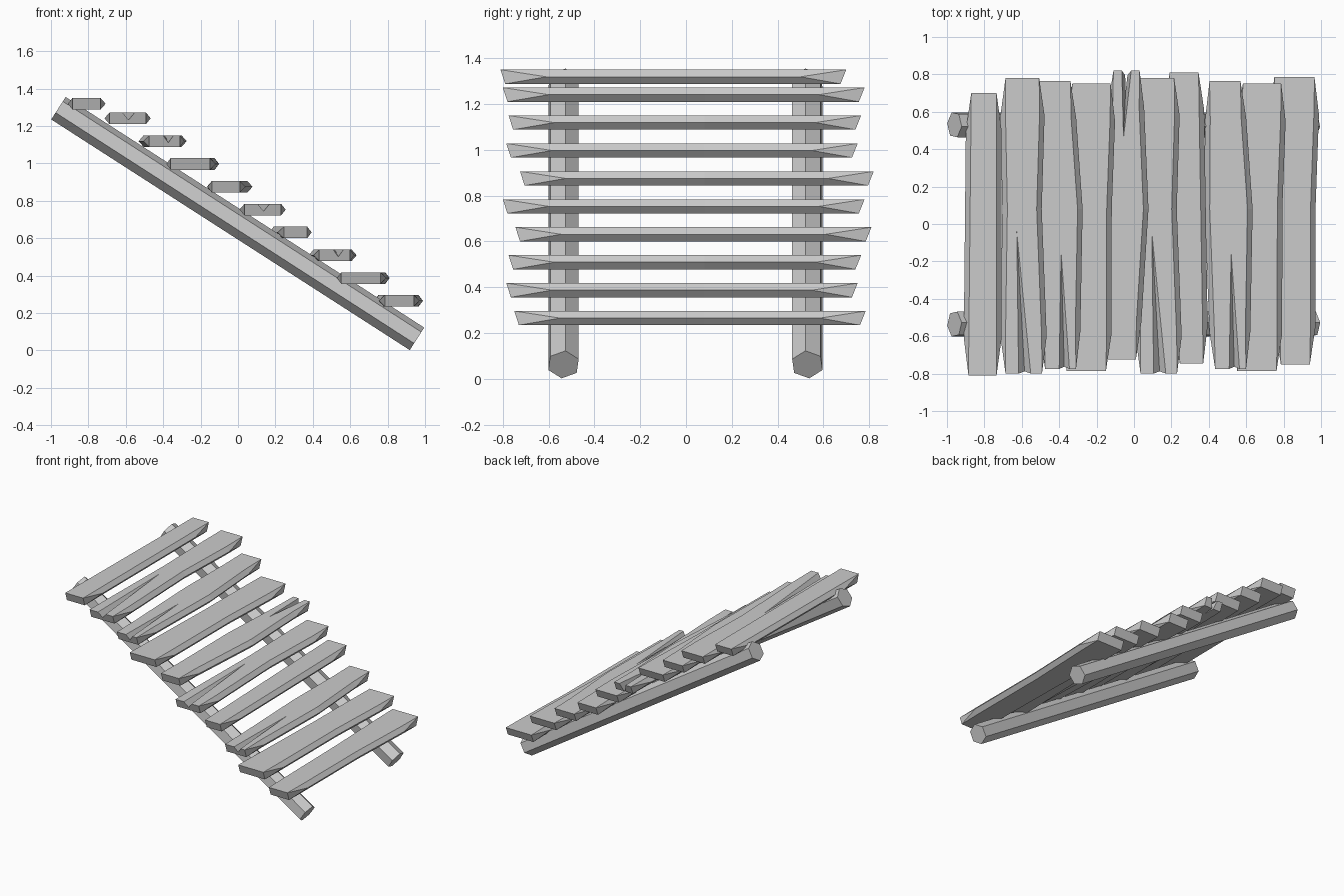
import bpy, bmesh, math
from mathutils import Vector

cube = bpy.data.objects.get("Cube")
if cube:
    bpy.data.objects.remove(cube)

grey = bpy.data.materials.new("weathered grey")
grey.use_nodes = True
grey.diffuse_color = (0.6, 0.6, 0.6, 1)
grey.node_tree.nodes["Principled BSDF"].inputs["Base Color"].default_value = (0.6, 0.6, 0.6, 1)

THICK = 0.062
BULGE = 0.027


def finish(bm, name):
    bmesh.ops.recalc_face_normals(bm, faces=bm.faces)
    mesh = bpy.data.meshes.new(name)
    bm.to_mesh(mesh)
    bm.free()
    mesh.materials.append(grey)
    obj = bpy.data.objects.new(name, mesh)
    bpy.context.collection.objects.link(obj)
    return obj


def ring(bm, left, right, y, z, bulge, undercut=0):
    """Six-point section: flat top and bottom, pointed sides when bulged."""
    mid, top = z + THICK / 2, z + THICK
    pts = [(left, y, top), (right, y, top), (right + bulge, y - undercut / 2, mid),
           (right, y - undercut, z), (left, y - undercut, z), (left - bulge, y - undercut / 2, mid)]
    return [bm.verts.new(p) for p in pts]


def bridge(bm, outer, inner):
    """Join two sections, splitting side quads toward the pointed edge."""
    for i in range(6):
        j = (i + 1) % 6
        a, b, c, d = outer[i], outer[j], inner[j], inner[i]
        if i in (0, 3):
            bm.faces.new((a, b, c, d))
        elif j in (2, 5):
            bm.faces.new((a, b, c))
            bm.faces.new((a, c, d))
        else:
            bm.faces.new((a, b, d))
            bm.faces.new((b, c, d))


def plank(name, shape, x, z):
    (fl, fr), (bl, br), kink, (y0, y1) = shape
    bm = bmesh.new()

    def section(y, bulge, widen=0, undercut=0):
        t = (y - y0) / (y1 - y0)
        return ring(bm, x + fl + (bl - fl) * t - widen / 2, x + fr + (br - fr) * t + widen,
                    y, z, bulge, undercut)

    front = section(y0, 0, 0, -0.02)
    front_in = section(y0 + 0.2, BULGE)
    middle = section(0.08, BULGE, kink)
    back_in = section(y1 - 0.2, BULGE)
    back = section(y1, 0, 0, 0.025)
    bridge(bm, front, front_in)
    bridge(bm, front_in, middle)
    bridge(bm, back_in, middle)
    bridge(bm, back, back_in)
    bm.faces.new(front)
    bm.faces.new(back)
    return finish(bm, name)


def split(obj, x, z, crack):
    """Cut a tapering V-shaped crack into the end of a plank."""
    ax, ay, left, right, y_end, depth = crack
    top = z + THICK
    tip = Vector((x + ax, ay, top))
    ends = [Vector((x + left, y_end, top)), Vector((x + right, y_end, top)),
            Vector((x + (left + right) / 2, y_end, top - depth))]
    ends = [tip + (p - tip) * 1.06 for p in ends]
    low = ends[2]
    pts = [low + (p - low) * 1.2 for p in (tip, ends[0], ends[1])] + [low]
    bm = bmesh.new()
    v = [bm.verts.new(p) for p in pts]
    for f in ((0, 1, 2), (0, 1, 3), (0, 2, 3), (1, 2, 3)):
        bm.faces.new([v[i] for i in f])
    cutter = finish(bm, "crack_cutter")
    cutter.hide_render = True
    mod = obj.modifiers.new("crack", "BOOLEAN")
    mod.operation = "DIFFERENCE"
    mod.solver = "EXACT"
    mod.object = cutter
    graph = bpy.context.evaluated_depsgraph_get()
    cut = bpy.data.meshes.new_from_object(obj.evaluated_get(graph))
    obj.modifiers.clear()
    obj.data = cut
    bpy.data.objects.remove(cutter)


# Plank shapes: front edge, back edge, middle kink, front and back reach
shapes = {
    "narrow": ((-0.085, 0.065), (-0.07, 0.065), 0, (-0.81, 0.7)),
    "waisted": ((-0.09, 0.105), (-0.09, 0.09), -0.02, (-0.8, 0.78)),
    "swollen": ((-0.075, 0.09), (-0.105, 0.06), 0.025, (-0.775, 0.765)),
    "wide": ((-0.12, 0.09), (-0.09, 0.115), -0.01, (-0.785, 0.75)),
    "forked": ((-0.09, 0.06), (-0.06, 0.08), 0.03, (-0.725, 0.82)),
    "slanted": ((-0.035, 0.09), (-0.09, 0.065), 0, (-0.745, 0.81)),
    "flared": ((-0.065, 0.09), (-0.1, 0.115), -0.01, (-0.75, 0.785)),
}
# Cracks: tip x and y, end left and right, end y, depth
cracks = {
    "waisted": (-0.03, -0.04, -0.02, 0.045, -0.8, 0.04),
    "swollen": (0.01, -0.15, 0, 0.055, -0.775, 0.04),
    "forked": (-0.006, 0.46, -0.015, 0.035, 0.82, 0.09),
}
# Treads from the top of the stair down
steps = [("narrow", -0.8), ("waisted", -0.597), ("swollen", -0.4), ("wide", -0.24),
         ("forked", -0.05), ("waisted", 0.125), ("slanted", 0.28), ("swollen", 0.509),
         ("wide", 0.672), ("flared", 0.85)]
for k, (kind, x) in enumerate(steps):
    z = 1.288 if k == 0 else 1.21 - 0.122 * (k - 1)
    tread = plank(f"tread_{k + 1}", shapes[kind], x, z)
    if kind in cracks:
        split(tread, x, z, cracks[kind])

# Two sloping six-sided rails
high, low = Vector((-0.96, 0, 1.295)), Vector((0.957, 0, 0.062))
along = (low - high).normalized()
up = along.cross(Vector((0, 1, 0)))
if up.z < 0:
    up = -up
for name, y, twist in (("front_rail", -0.535, 0.12), ("back_rail", 0.53, -0.12)):
    bm = bmesh.new()
    side = Vector((0, 1, 0))
    rings = []
    for end in (high, low):
        angles = [twist + i * math.pi / 3 for i in range(6)]
        rings.append([bm.verts.new(end + side * y + (up * math.cos(a) + side * math.sin(a)) * 0.072)
                      for a in angles])
    for i in range(6):
        j = (i + 1) % 6
        bm.faces.new((rings[0][i], rings[0][j], rings[1][j], rings[1][i]))
    for r in rings:
        bm.faces.new(r)
    finish(bm, name)
